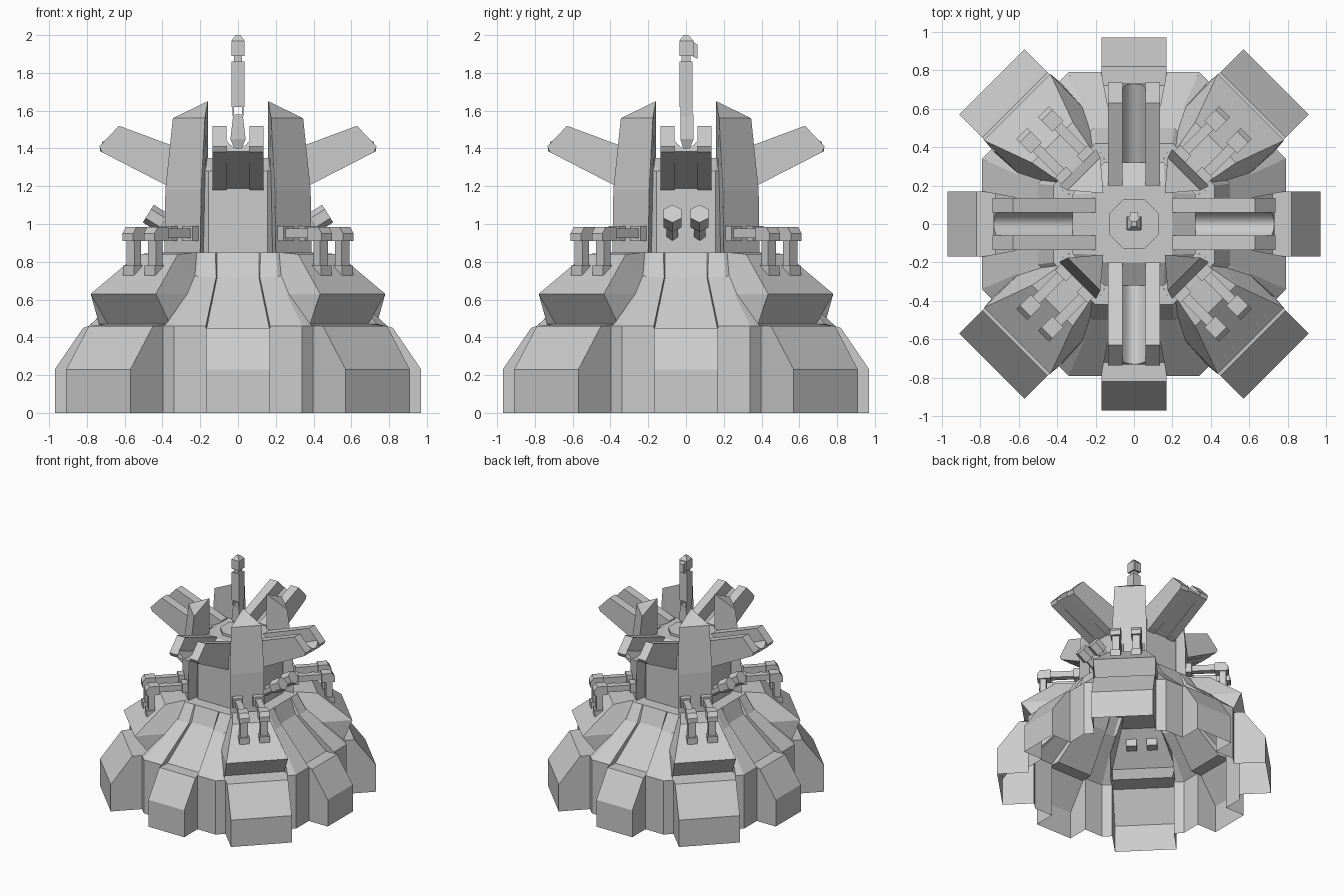
import bpy, bmesh, math
from mathutils import Vector

if "Cube" in bpy.data.objects:
    bpy.data.objects.remove(bpy.data.objects["Cube"])

grey = bpy.data.materials.new("light_grey")
grey.diffuse_color = (0.6, 0.6, 0.6, 1)
grey.use_nodes = True
grey.node_tree.nodes["Principled BSDF"].inputs["Base Color"].default_value = grey.diffuse_color

CARDINAL = [math.radians(a) for a in (0, 90, 180, 270)]
DIAGONAL = [a + math.pi / 4 for a in CARDINAL]
SIDES = [0, math.pi]


def place(p, a):
    """Turn (outward, sideways, height) into x, y, z around the axis."""
    d, h, z = p
    return Vector((d * math.cos(a) - h * math.sin(a),
                   d * math.sin(a) + h * math.cos(a), z))


def finish(name, bm):
    bmesh.ops.recalc_face_normals(bm, faces=bm.faces)
    mesh = bpy.data.meshes.new(name)
    bm.to_mesh(mesh)
    bm.free()
    mesh.materials.append(grey)
    ob = bpy.data.objects.new(name, mesh)
    bpy.context.collection.objects.link(ob)
    return ob


def hulls(name, solids, angles=(0,)):
    """Convex solids, repeated around the axis."""
    bm = bmesh.new()
    for a in angles:
        for pts in solids:
            vs = [bm.verts.new(place(p, a)) for p in pts]
            res = bmesh.ops.convex_hull(bm, input=vs)
            loose = [v for v in vs if v.is_valid and not v.link_faces]
            bmesh.ops.delete(bm, geom=loose, context='VERTS')
    bmesh.ops.dissolve_limit(bm, angle_limit=0.01, verts=bm.verts, edges=bm.edges)
    return finish(name, bm)


def box(d0, d1, h0, h1, z0, z1):
    return [(d, h, z) for d in (d0, d1) for h in (h0, h1) for z in (z0, z1)]


def octagon(r, half, z):
    """Eight corners with flats at distance r and cardinal half width."""
    return [tuple(place((r, s * half, z), a)) for a in CARDINAL for s in (-1, 1)]


def shell(name, levels, angles):
    """Open skin from mirrored half outlines stacked upward."""
    bm = bmesh.new()
    for a in angles:
        rows = []
        for half in levels:
            full = half + [(d, -h, z) for d, h, z in reversed(half)]
            rows.append([bm.verts.new(place(p, a)) for p in full])
        for lo, up in zip(rows, rows[1:]):
            for i in range(len(lo) - 1):
                bm.faces.new((lo[i], lo[i + 1], up[i + 1], up[i]))
    bmesh.ops.remove_doubles(bm, verts=bm.verts, dist=0.0005)
    bmesh.ops.dissolve_degenerate(bm, edges=bm.edges, dist=0.0005)
    return finish(name, bm)


# Hollow base: four straight sectors with a recessed ramp
shell("straight_base", [
    [(.79, .34, 0), (.79, .17, 0), (.97, .17, 0)],
    [(.79, .34, .23), (.79, .17, .23), (.97, .17, .23)],
    [(.79, .34, .46), (.79, .17, .46), (.82, .17, .45)],
    [(.79, .34, .46), (.79, .17, .46), (.72, .165, .45)],
    [(.50, .21, .72), (.50, .115, .72), (.47, .11, .72)],
    [(.42, .20, .85), (.42, .12, .85), (.42, .11, .85)],
    [(.22, .09, .85), (.22, .06, .85), (.22, .05, .85)],
], CARDINAL)

# Hollow base: four diagonal sectors with an undercut upper block
shell("diagonal_base", [
    [(.799, .318, 0), (.80, .24, 0), (1.046, .24, 0)],
    [(.799, .318, .23), (.80, .24, .23), (1.046, .24, .23)],
    [(.799, .318, .46), (.80, .24, .46), (.876, .24, .46)],
    [(.799, .318, .46), (.79, .25, .47), (.742, .233, .47)],
    [(.605, .245, .63), (.62, .24, .63), (.859, .244, .63)],
    [(.502, .205, .72), (.502, .18, .73), (.60, .15, .84)],
    [(.438, .156, .85), (.438, .13, .85), (.438, .12, .85)],
    [(.22, .09, .85), (.22, .06, .85), (.22, .05, .85)],
], DIAGONAL)

# Core tower and top deck
hulls("core_tower", [octagon(.32, .155, .85) + octagon(.32, .155, 1.28)
                     + octagon(.20, .16, 1.35)])
hulls("deck_disc", [octagon(.13, .054, 1.34) + octagon(.13, .054, 1.37)])

# Wedge pylons with pointed tops
hulls("pylon", [[(.417, .134, .85), (.417, -.134, .85), (.226, 0, .85),
                 (.410, .134, 1.18), (.410, -.134, 1.18),
                 (.368, .12, 1.56), (.368, -.12, 1.56), (.226, 0, 1.65)]], DIAGONAL)

# Raised arms: two rails each, with a curved trough between
RAIL = [(.2, 1.13), (.36, 1.195), (.72, 1.38), (.735, 1.41), (.63, 1.52), (.2, 1.36)]
hulls("arm_rail", [[(d, s * h, z) for d, z in RAIL for h in (.06, .135)]
                   for s in (-1, 1)], CARDINAL)
bm = bmesh.new()
for a in CARDINAL:
    ends = []
    for d, low, floor in ((.2, 1.13, 1.19), (.73, 1.385, 1.40)):
        arc = [(d - .015 * (i / 4) ** 2, .015 * i, floor + .04 * (i / 4) ** 2)
               for i in range(-4, 5)]
        pts = [(d, -.06, low)] + arc + [(d, .06, low)]
        ends.append([bm.verts.new(place(p, a)) for p in pts])
    n = len(ends[0])
    for i in range(n):
        j = (i + 1) % n
        bm.faces.new((ends[0][i], ends[0][j], ends[1][j], ends[1][i]))
    for e in ends:
        bm.faces.new(e)
trough = finish("arm_trough", bm)
bpy.context.view_layer.objects.active = trough
trough.select_set(True)
bpy.ops.object.shade_smooth_by_angle(angle=math.radians(30))

# Bent pipes from the pylons down to the diagonal blocks
pipes = []
for h in (-.08, .08):
    pipes += [box(.38, .68, h - .025, h + .025, .925, .975),
              box(.40, .46, h - .04, h + .04, .91, .99),
              box(.675, .725, h - .03, h + .03, .74, .95),
              box(.66, .74, h - .04, h + .04, .72, .78),
              [(d, h + s * .04, z) for s in (-1, 1) for d, z in
               ((.64, .91), (.64, .985), (.72, .985), (.745, .95), (.745, .91))]]
hulls("bent_pipe", pipes, DIAGONAL)


def hex_rod(p0, p1, r):
    """Six-sided rod between two points."""
    p0, p1 = Vector(p0), Vector(p1)
    axis = (p1 - p0).normalized()
    side = Vector((0, 1, 0))
    up = axis.cross(side)
    return [tuple(p + r * (math.cos(t) * up + math.sin(t) * side))
            for p in (p0, p1) for t in (k * math.pi / 3 for k in range(6))]


# Paired short barrels on the left and right of the core
barrels = []
for h in (-.072, .072):
    barrels += [hex_rod((.30, h, .94), (.42, h, 1.02), .035),
                hex_rod((.395, h, 1.005), (.475, h, 1.055), .055)]
hulls("short_barrel", barrels, SIDES)

# Mast with forked neck and pointed head
hulls("mast", [
    [(x, y, 1.45) for x in (-.04, .04) for y in (-.03, .04)]
    + [(x, y, 1.58) for x in (-.025, .025) for y in (-.03, .04)]
    + [(0, 0, 1.35)],
    box(-.03, -.02, -.03, .035, 1.57, 1.64),
    box(.02, .03, -.03, .035, 1.57, 1.64),
    box(-.035, .035, -.035, .035, 1.62, 1.86),
    box(-.02, .02, -.025, .025, 1.85, 1.90)])
hulls("mast_head", [
    box(-.035, .035, -.035, .04, 1.89, 1.97)
    + [(x, y, 2.0) for x in (-.012, .012) for y in (-.012, .012)],
    [(x, y, z) for x in (-.02, .02)
     for y, z in ((.03, 1.89), (.06, 1.875), (.06, 1.95), (.03, 1.97))]])
